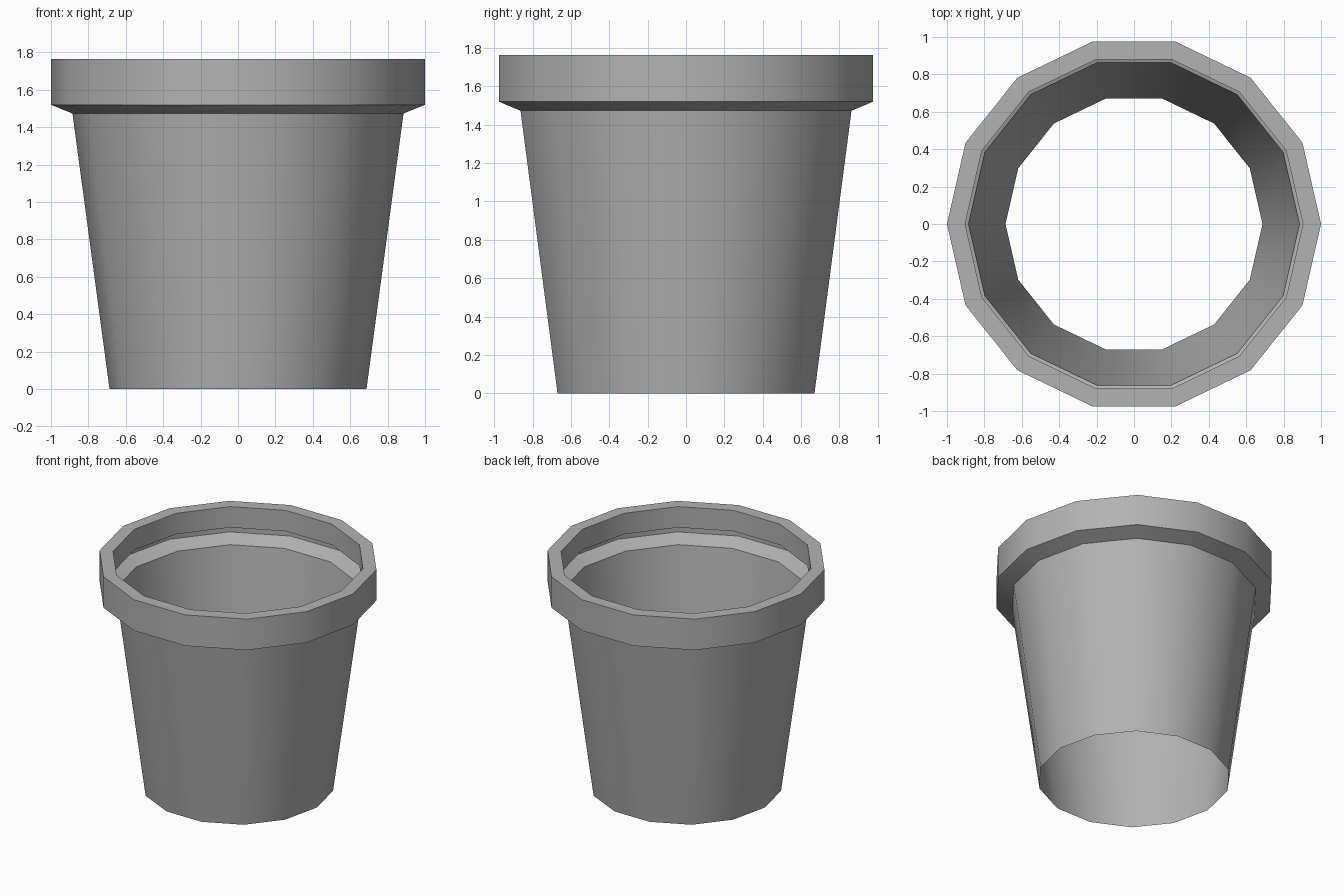
import bpy, bmesh, math

if "Cube" in bpy.data.objects:
    bpy.data.objects.remove(bpy.data.objects["Cube"])

SIDES = 14

# Thin open shell: tapered wall, flared underside, rim, inner lip
PROFILE = [(0.687, 0.0), (0.885, 1.473), (1.0, 1.52),
           (1.0, 1.764), (0.903, 1.764), (0.903, 1.60)]

clay = bpy.data.materials.new("plain grey")
clay.diffuse_color = (0.45, 0.45, 0.45, 1)
clay.use_nodes = True
clay.node_tree.nodes["Principled BSDF"].inputs["Base Color"].default_value = clay.diffuse_color

# Spin the profile into a pot without a floor
bm = bmesh.new()
rings = []
for r, z in PROFILE:
    rings.append([bm.verts.new((r * math.cos(2 * math.pi * i / SIDES),
                                r * math.sin(2 * math.pi * i / SIDES), z))
                  for i in range(SIDES)])
for a, b in zip(rings, rings[1:]):
    for i in range(SIDES):
        j = (i + 1) % SIDES
        bm.faces.new((a[i], a[j], b[j], b[i]))

mesh = bpy.data.meshes.new("plant_pot")
bm.to_mesh(mesh)
bm.free()
mesh.materials.append(clay)
pot = bpy.data.objects.new("plant_pot", mesh)
bpy.context.collection.objects.link(pot)

# Smooth round the pot, sharp at the rim edges
bpy.context.view_layer.objects.active = pot
pot.select_set(True)
bpy.ops.object.shade_smooth_by_angle(angle=math.radians(30))
